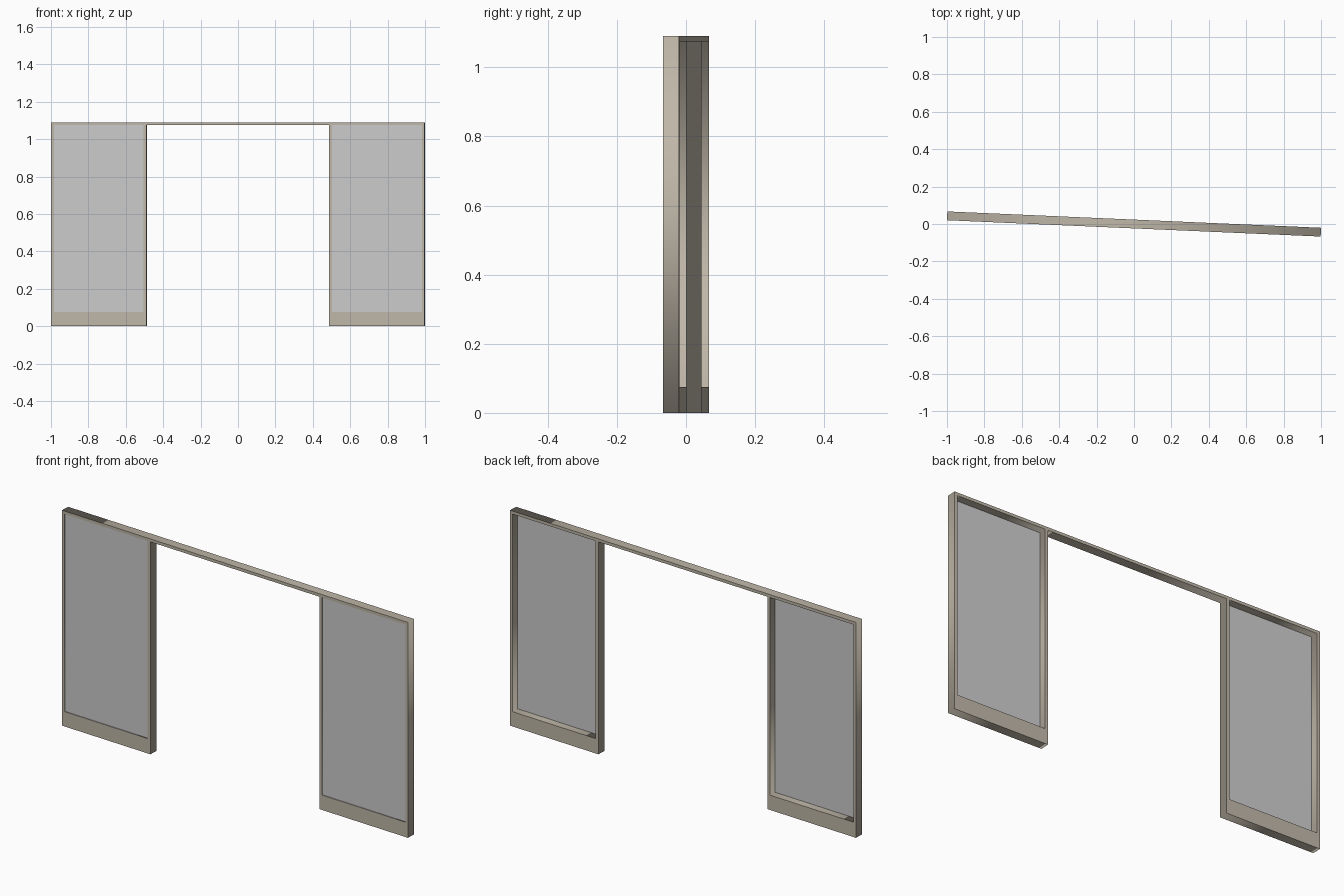
import bpy, math
from mathutils import Matrix

if "Cube" in bpy.data.objects:
    bpy.data.objects.remove(bpy.data.objects["Cube"])

T, H = 0.047, 1.09          # frame thickness, height
OUT, INN = 1.0, 0.489       # outer and inner edge of each side bay
BAR, SILL = 0.015, 0.075    # slim bar width, bottom rail height
turn = Matrix.Rotation(math.radians(-2.5), 4, 'Z')

frame_mat = bpy.data.materials.new("frame_beige")
frame_mat.diffuse_color = (0.52, 0.47, 0.39, 1)
frame_mat.use_nodes = True
frame_mat.node_tree.nodes["Principled BSDF"].inputs["Base Color"].default_value = frame_mat.diffuse_color

# Frame: one extruded outline with two window openings
curve = bpy.data.curves.new("storefront_frame", 'CURVE')
curve.dimensions = '2D'
curve.fill_mode = 'BOTH'
curve.extrude = T / 2


def loop(points):
    s = curve.splines.new('POLY')
    s.points.add(len(points) - 1)
    for p, (x, z) in zip(s.points, points):
        p.co = (x, z, 0, 1)
    s.use_cyclic_u = True


loop([(-OUT, 0), (-INN, 0), (-INN, H - BAR), (INN, H - BAR),
      (INN, 0), (OUT, 0), (OUT, H), (-OUT, H)])
x0, x1, z0, z1 = INN + BAR, OUT - BAR, SILL, H - BAR
for side in (-1, 1):
    loop([(side * x0, z0), (side * x1, z0), (side * x1, z1), (side * x0, z1)])

frame = bpy.data.objects.new("storefront_frame", curve)
bpy.context.collection.objects.link(frame)
bpy.context.view_layer.objects.active = frame
frame.select_set(True)
bpy.ops.object.convert(target='MESH')
frame = bpy.context.object
frame.data.transform(turn @ Matrix.Rotation(math.pi / 2, 4, 'X'))
frame.data.materials.clear()
frame.data.materials.append(frame_mat)

# Glass panes, set just behind the front face
for side, name in ((-1, "left_glass"), (1, "right_glass")):
    bpy.ops.mesh.primitive_cube_add(size=1)
    pane = bpy.context.object
    pane.name = name
    pane.data.transform(
        turn
        @ Matrix.Translation((side * (x0 + x1) / 2, -T / 2 + 0.006, (z0 + z1) / 2))
        @ Matrix.Diagonal((x1 - x0, 0.004, z1 - z0, 1)))
